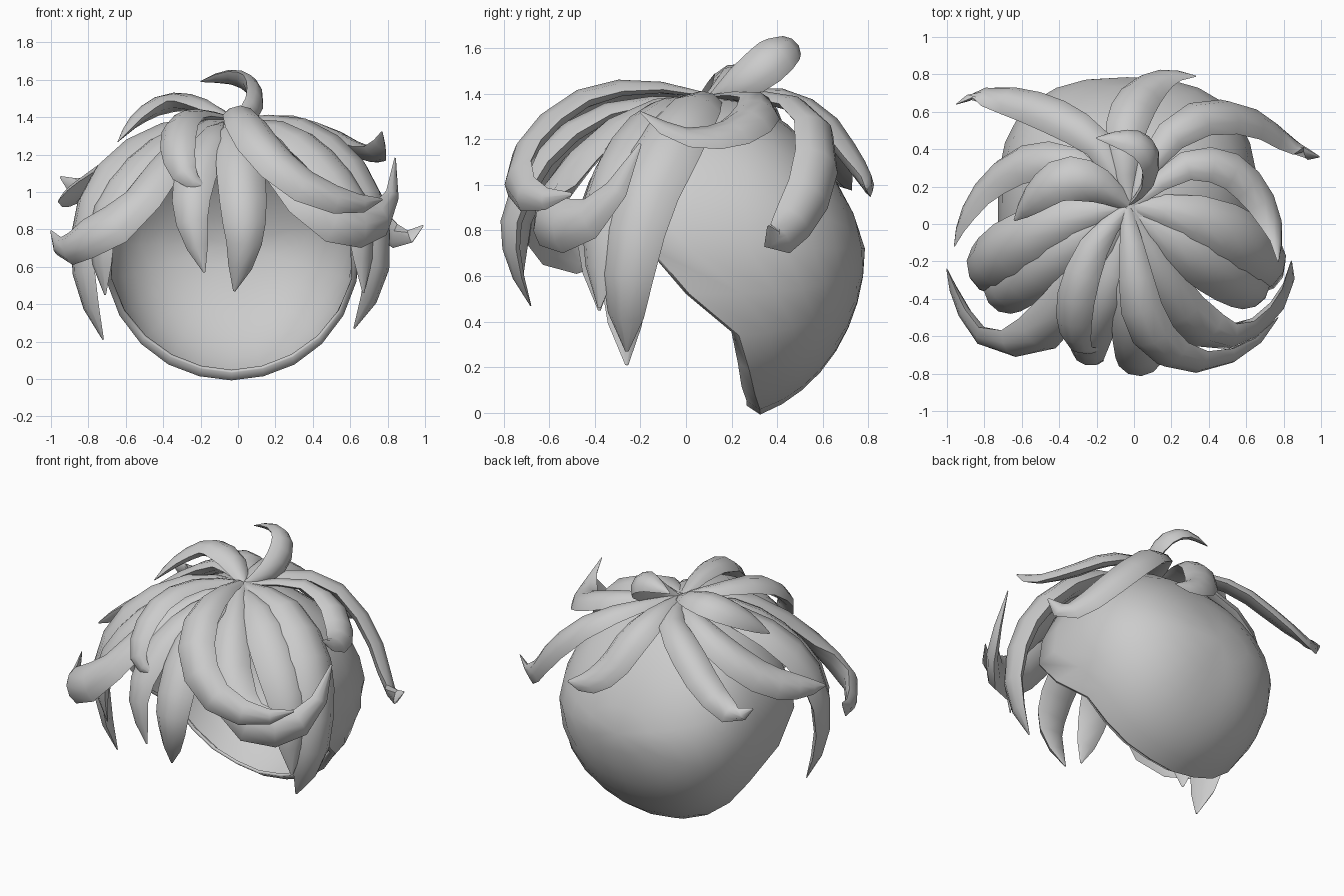
import bpy, bmesh, math
from mathutils import Vector

if "Cube" in bpy.data.objects:
    bpy.data.objects.remove(bpy.data.objects["Cube"])

hair_mat = bpy.data.materials.new("hair_grey")
hair_mat.diffuse_color = (0.6, 0.6, 0.6, 1)
hair_mat.use_nodes = True
hair_mat.node_tree.nodes["Principled BSDF"].inputs["Base Color"].default_value = hair_mat.diffuse_color
HEAD = Vector((-0.03, 0.1, 0.72))


def finish(bm, name, angle):
    bmesh.ops.remove_doubles(bm, verts=bm.verts, dist=0.002)
    bmesh.ops.recalc_face_normals(bm, faces=bm.faces)
    me = bpy.data.meshes.new(name)
    bm.to_mesh(me)
    bm.free()
    me.materials.append(hair_mat)
    ob = bpy.data.objects.new(name, me)
    bpy.context.collection.objects.link(ob)
    bpy.context.view_layer.objects.active = ob
    ob.select_set(True)
    bpy.ops.object.shade_smooth_by_angle(angle=math.radians(angle))
    ob.select_set(False)
    return ob


def bridge(bm, rings):
    n = len(rings[0])
    for a, b in zip(rings, rings[1:]):
        for i in range(n):
            j = (i + 1) % n
            bm.faces.new((a[i], a[j], b[j], b[i]))


# Cap: rounded shell spread from the back, open at the face along a border curve
BORDER = [(-0.1, 0.33), (0.0, 0.33), (0.1, 0.3), (0.33, 0.25), (0.42, 0.14),
          (0.67, -0.15), (0.9, -0.15), (1.2, -0.07), (1.6, -0.07)]


def border_y(z):
    for (z0, y0), (z1, y1) in zip(BORDER, BORDER[1:]):
        if z <= z1:
            return y0 + (y1 - y0) * (z - z0) / (z1 - z0)
    return BORDER[-1][1]


def cap_point(phi, b):
    e = 2 / (2 + 0.6 * math.cos(phi) ** 2)
    r = math.sin(b) ** e
    c = math.copysign(abs(math.cos(b)) ** e, math.cos(b))
    up = r * math.sin(phi)
    z = 0.72 + up * (0.68 if up > 0 else 0.765)
    y = 0.12 + 0.665 * c - 0.15 * max(up, 0) * max(c, 0)
    return Vector((-0.035 + 0.695 * r * math.cos(phi), y, z))


def arc_end(phi):
    for k in range(20, 360):
        p = cap_point(phi, math.radians(k / 2))
        if p.y < border_y(p.z):
            return math.radians(k / 2)
    return math.pi


bm = bmesh.new()
SIDES, ROWS = 24, 8
ends = [arc_end(2 * math.pi * i / SIDES) for i in range(SIDES)]
rings = [[bm.verts.new(cap_point(2 * math.pi * i / SIDES, ends[i] * k / ROWS))
          for i in range(SIDES)] for k in range(1, ROWS + 1)]
# Folded lip along the lower edge
lip = []
for v in rings[-1]:
    low = min(max((0.5 - v.co.z) / 0.4, 0), 1)
    lip.append(bm.verts.new(v.co + Vector((-0.03 * v.co.x, -0.015 - 0.045 * low, 0.04 * low))))
rings.append(lip)
bridge(bm, rings)
pole = bm.verts.new(cap_point(0, 0))
for i in range(SIDES):
    bm.faces.new((pole, rings[0][i], rings[0][(i + 1) % SIDES]))
cap = finish(bm, "hair_cap", 45)
if sum(p.normal.dot(p.center - HEAD) for p in cap.data.polygons) < 0:
    cap.data.flip_normals()
shell = cap.modifiers.new("thickness", "SOLIDIFY")
shell.thickness = 0.02
shell.offset = -1

# Locks: petal cross-section swept along a curve, tapering to a tip
SECTION = [(-1, 0), (-.6, .4), (0, .56), (.6, .4), (1, 0), (.5, -.22), (-.5, -.22)]


def spline(pts, t):
    s = t * (len(pts) - 1)
    i = min(int(s), len(pts) - 2)
    f = s - i
    b, c = pts[i], pts[i + 1]
    a = pts[i - 1] if i else 2 * b - c
    d = pts[i + 2] if i + 2 < len(pts) else 2 * c - b
    return 0.5 * (2 * b + (c - a) * f + (2 * a - 5 * b + 4 * c - d) * f * f
                  + (3 * b - a - 3 * c + d) * f ** 3)


def lock(name, width, path, centre=HEAD, taper=0.75, steps=9):
    pts = [Vector(p) for p in path]
    bm = bmesh.new()
    rings = []
    for k in range(steps + 1):
        t = k / steps
        p = spline(pts, t)
        tan = (spline(pts, min(t + .02, 1)) - spline(pts, max(t - .02, 0))).normalized()
        out = p - centre
        out = (out - tan * out.dot(tan)).normalized()
        side = tan.cross(out)
        if t < 0.45:
            w = 0.25 + 0.75 * math.sin(t / 0.45 * math.pi / 2)
        else:
            w = max(0.05, max(0, math.cos((t - 0.45) / 0.55 * math.pi / 2)) ** taper)
        w *= width / 2
        rings.append([bm.verts.new(p + side * a * w + out * b * w) for a, b in SECTION])
    bridge(bm, rings)
    bm.faces.new(rings[0])
    bm.faces.new(rings[-1])
    finish(bm, name, 40)


# Crown and back locks
lock("top_curl", .2, [(-.03, .1, 1.36), (.06, .21, 1.43), (.08, .33, 1.51), (.04, .41, 1.58),
                      (-.06, .45, 1.61), (-.2, .46, 1.59)], Vector((-.15, .35, 1.42)))
lock("back_lock", .24, [(-.03, .1, 1.38), (-.06, .38, 1.38), (-.02, .58, 1.28),
                        (.06, .71, 1.11), (.18, .78, 1.01), (.33, .79, .98)])
lock("back_right_lock", .23, [(-.02, .1, 1.38), (.13, .4, 1.37), (.35, .56, 1.25),
                              (.58, .56, 1.03), (.75, .47, .84), (.88, .39, .75), (.99, .36, .82)])
lock("back_left_lock", .21, [(-.04, .1, 1.38), (-.17, .4, 1.37), (-.38, .55, 1.28),
                             (-.6, .64, 1.13), (-.82, .68, 1.02), (-.95, .64, 1.08)])
# Upper side locks
lock("right_swept_lock", .21, [(-.02, .1, 1.38), (.25, .3, 1.37), (.48, .3, 1.29),
                               (.64, .17, 1.21), (.74, -.02, 1.21), (.77, -.2, 1.32)],
     Vector((.3, .1, .6)))
lock("left_swept_lock", .23, [(-.04, .1, 1.38), (-.3, .31, 1.35), (-.55, .33, 1.21),
                              (-.75, .22, 1.06), (-.89, .04, .98), (-.96, -.12, .95)])
lock("left_crown_lock", .24, [(-.03, .1, 1.38), (-.2, .21, 1.45), (-.38, .24, 1.46),
                              (-.53, .14, 1.38), (-.64, .02, 1.27)])
# Long hanging side locks
lock("left_side_lock", .31, [(-.04, .09, 1.37), (-.35, .03, 1.32), (-.64, -.11, 1.14),
                             (-.79, -.23, .87), (-.81, -.27, .53), (-.72, -.26, .21)], taper=.55)
lock("left_temple_lock", .31, [(-.04, .08, 1.36), (-.32, -.1, 1.28), (-.57, -.27, 1.07),
                               (-.72, -.38, .8), (-.71, -.38, .45)], taper=.55)
lock("right_side_lock", .33, [(-.02, .1, 1.37), (.3, .04, 1.34), (.56, -.08, 1.16),
                              (.7, -.2, .9), (.73, -.26, .56), (.62, -.26, .27)], taper=.55)
lock("right_temple_lock", .32, [(-.02, .06, 1.36), (.25, -.1, 1.3), (.48, -.25, 1.11),
                                (.64, -.35, .85), (.67, -.38, .46)], taper=.55)
# Front locks
lock("left_flick_lock", .26, [(-.04, .06, 1.37), (-.22, -.2, 1.32), (-.4, -.46, 1.11),
                              (-.58, -.62, .88), (-.8, -.59, .75), (-.93, -.4, .69), (-1, -.24, .79)])
lock("left_fringe_curl", .21, [(-.04, .08, 1.39), (-.2, -.1, 1.4), (-.3, -.35, 1.36),
                               (-.32, -.55, 1.23), (-.28, -.66, 1.09), (-.17, -.67, 1.02)])
lock("right_fringe_sweep", .24, [(-.04, .08, 1.39), (0, -.2, 1.42), (.04, -.45, 1.36),
                                 (.15, -.65, 1.2), (.35, -.73, 1.03), (.6, -.66, .94), (.77, -.5, .96)])
lock("right_flick_lock", .28, [(-.02, .06, 1.38), (.12, -.22, 1.3), (.26, -.46, 1.09),
                               (.44, -.59, .89), (.65, -.53, .82), (.8, -.36, .9), (.84, -.2, 1.18)])
lock("centre_fringe", .26, [(-.04, .06, 1.37), (-.02, -.3, 1.32), (.01, -.57, 1.15),
                            (.03, -.73, .9), (.03, -.75, .7), (-.02, -.68, .47)], taper=.6)
lock("left_fringe", .24, [(-.04, .06, 1.36), (-.12, -.3, 1.3), (-.22, -.55, 1.11),
                          (-.25, -.7, .87), (-.18, -.72, .57)], taper=.6)
